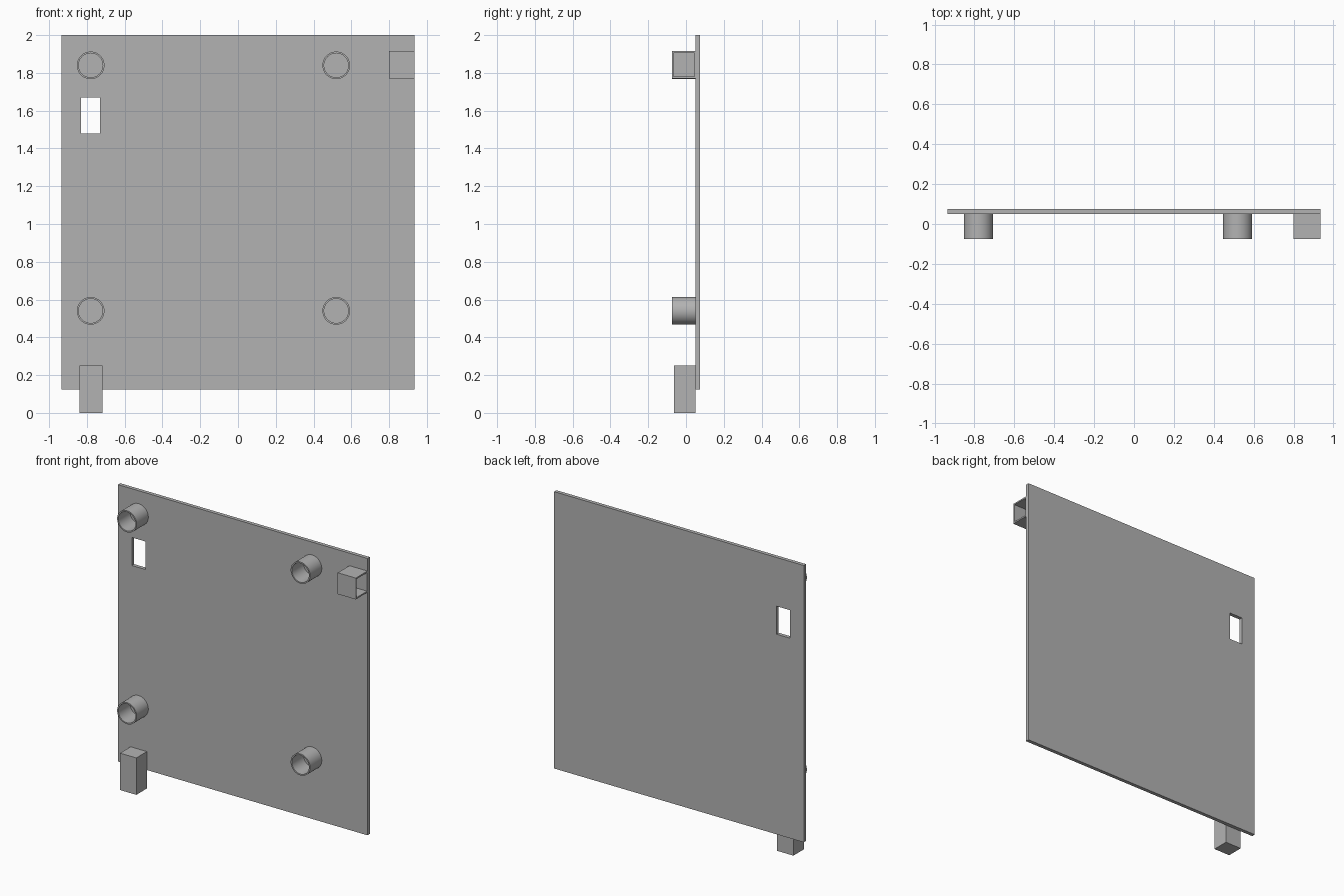
import bpy, bmesh, math
from mathutils import Vector

cube = bpy.data.objects.get("Cube")
if cube:
    bpy.data.objects.remove(cube, do_unlink=True)

grey = bpy.data.materials.new("plain_grey")
grey.use_nodes = True
colour = (0.45, 0.45, 0.45, 1)
grey.diffuse_color = colour
grey.node_tree.nodes["Principled BSDF"].inputs["Base Color"].default_value = colour

FRONT, PLATE_FRONT, BACK = -0.075, 0.05, 0.075


def add_object(name, bm):
    bmesh.ops.recalc_face_normals(bm, faces=bm.faces)
    mesh = bpy.data.meshes.new(name)
    bm.to_mesh(mesh)
    bm.free()
    mesh.materials.append(grey)
    obj = bpy.data.objects.new(name, mesh)
    bpy.context.collection.objects.link(obj)
    return obj


def box(name, low, high):
    low, high = Vector(low), Vector(high)
    bm = bmesh.new()
    bmesh.ops.create_cube(bm, size=1)
    bmesh.ops.scale(bm, vec=high - low, verts=bm.verts)
    bmesh.ops.translate(bm, vec=(low + high) / 2, verts=bm.verts)
    return add_object(name, bm)


def cut(obj, cutter):
    """Subtract the cutter, keep the result and drop the cutter."""
    cutter.hide_render = True
    mod = obj.modifiers.new("cut", 'BOOLEAN')
    mod.operation, mod.solver, mod.object = 'DIFFERENCE', 'EXACT', cutter
    bpy.context.view_layer.objects.active = obj
    bpy.ops.object.modifier_apply(modifier=mod.name)
    bpy.data.objects.remove(cutter, do_unlink=True)


def tube(name, x, z, outer=0.073, inner=0.064):
    """Hollow round stand-off, revolved around the y direction."""
    bm = bmesh.new()
    profile = [(outer, FRONT), (outer, PLATE_FRONT), (inner, PLATE_FRONT), (inner, FRONT)]
    verts = [bm.verts.new((x + r, y, z)) for r, y in profile]
    edges = [bm.edges.new((verts[i], verts[(i + 1) % 4])) for i in range(4)]
    bmesh.ops.spin(bm, geom=verts + edges, cent=(x, 0, z), axis=(0, 1, 0),
                   angle=math.tau, steps=48, use_merge=True)
    bmesh.ops.remove_doubles(bm, verts=bm.verts, dist=0.0001)
    obj = add_object(name, bm)
    bpy.ops.object.select_all(action='DESELECT')
    obj.select_set(True)
    bpy.context.view_layer.objects.active = obj
    bpy.ops.object.shade_smooth_by_angle(angle=math.radians(30))


# Panel with a rectangular window
panel = box("panel", (-0.935, PLATE_FRONT, 0.125), (0.935, BACK, 2))
cut(panel, box("window_cutter", (-0.83, 0, 1.48), (-0.73, 0.2, 1.67)))

# Four round stand-offs
for side, x in (("right", -0.78), ("left", 0.52)):
    for level, z in (("lower", 0.54), ("upper", 1.84)):
        tube(f"{level}_{side}_standoff", x, z)

# Socket at the upper corner, open towards the panel's side edge
socket = box("side_socket", (0.8, FRONT, 1.77), (0.935, PLATE_FRONT, 1.915))
cut(socket, box("socket_cutter", (0.81, FRONT + 0.01, 1.78), (1, PLATE_FRONT - 0.004, 1.905)))

# Foot block under the lower corner
box("foot_block", (-0.84, -0.063, 0), (-0.718, PLATE_FRONT, 0.25))
